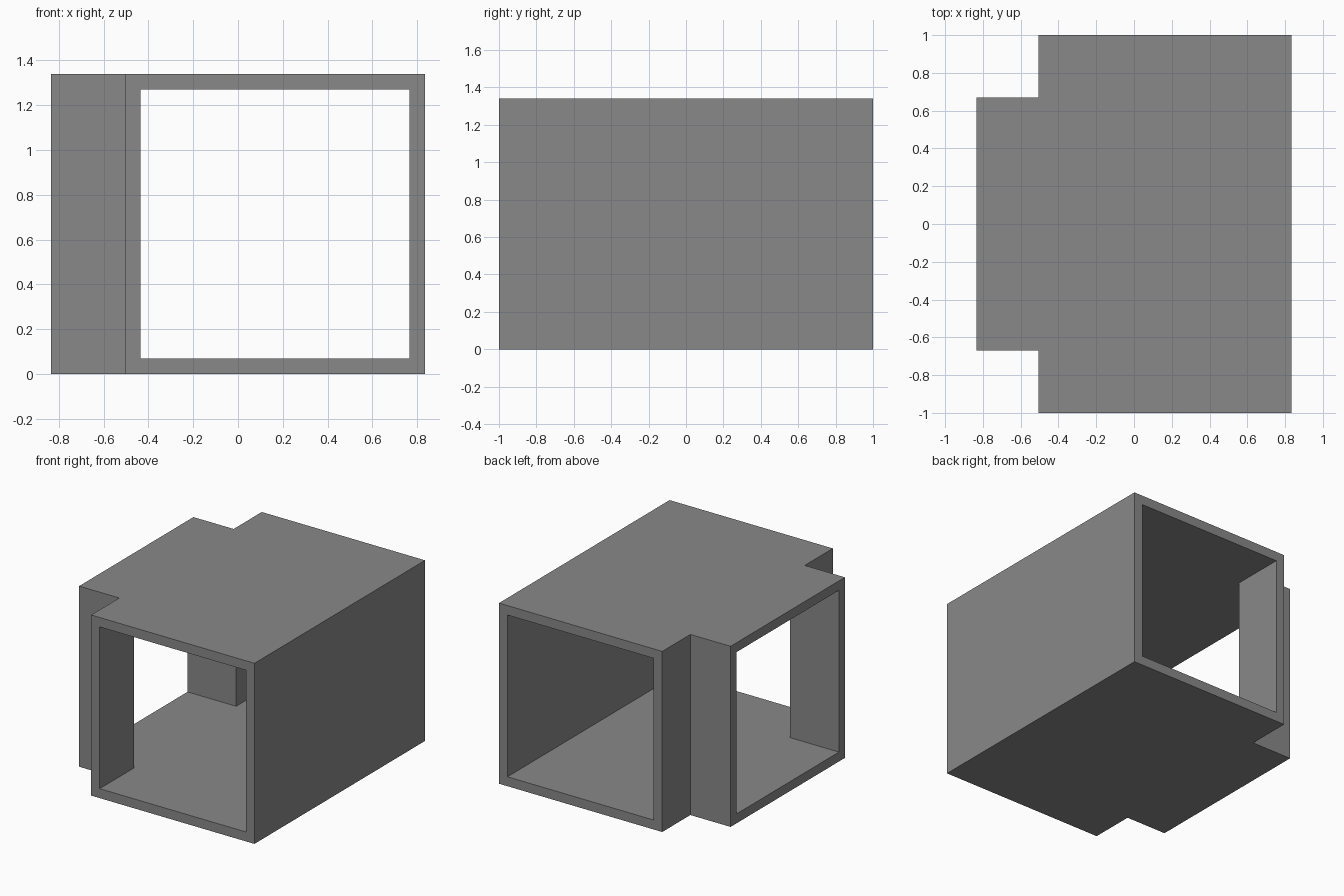
import bpy
import bmesh

if "Cube" in bpy.data.objects:
    bpy.data.objects.remove(bpy.data.objects["Cube"])

WALL = 0.07                     # shell thickness
HEIGHT = 1.34
RIGHT, LEFT, TIP = 0.835, -0.505, -0.835   # main passage sides, end of side branch
END, BRANCH = 1.0, 0.67         # half length of passage, half width of branch


def t_prism(name, inset, overrun, z0, z1):
    """T-shaped plan extruded upward; inset narrows it, overrun lengthens its three ends."""
    half = [(RIGHT - inset, END + overrun), (LEFT + inset, END + overrun),
            (LEFT + inset, BRANCH - inset), (TIP - overrun, BRANCH - inset)]
    plan = half + [(x, -y) for x, y in reversed(half)]
    bm = bmesh.new()
    base = bm.faces.new([bm.verts.new((x, y, z0)) for x, y in plan])
    top = bmesh.ops.extrude_face_region(bm, geom=[base])["geom"]
    bmesh.ops.translate(bm, vec=(0, 0, z1 - z0),
                        verts=[g for g in top if isinstance(g, bmesh.types.BMVert)])
    bmesh.ops.recalc_face_normals(bm, faces=bm.faces)
    mesh = bpy.data.meshes.new(name)
    bm.to_mesh(mesh)
    bm.free()
    obj = bpy.data.objects.new(name, mesh)
    bpy.context.collection.objects.link(obj)
    return obj


grey = bpy.data.materials.new("plain_grey")
grey.diffuse_color = (0.25, 0.25, 0.25, 1)
grey.use_nodes = True
grey.node_tree.nodes["Principled BSDF"].inputs["Base Color"].default_value = grey.diffuse_color

# Outer shell of the T-junction corridor
shell = t_prism("corridor_shell", 0, 0, 0, HEIGHT)
shell.data.materials.append(grey)

# Hollow running out through all three openings
hollow = t_prism("hollow_cutter", WALL, 0.2, WALL, HEIGHT - WALL)
hollow.data.materials.append(grey)
hollow.hide_render = True
hollow.display_type = 'WIRE'

cut = shell.modifiers.new("hollow", 'BOOLEAN')
cut.operation = 'DIFFERENCE'
cut.solver = 'EXACT'
cut.object = hollow
